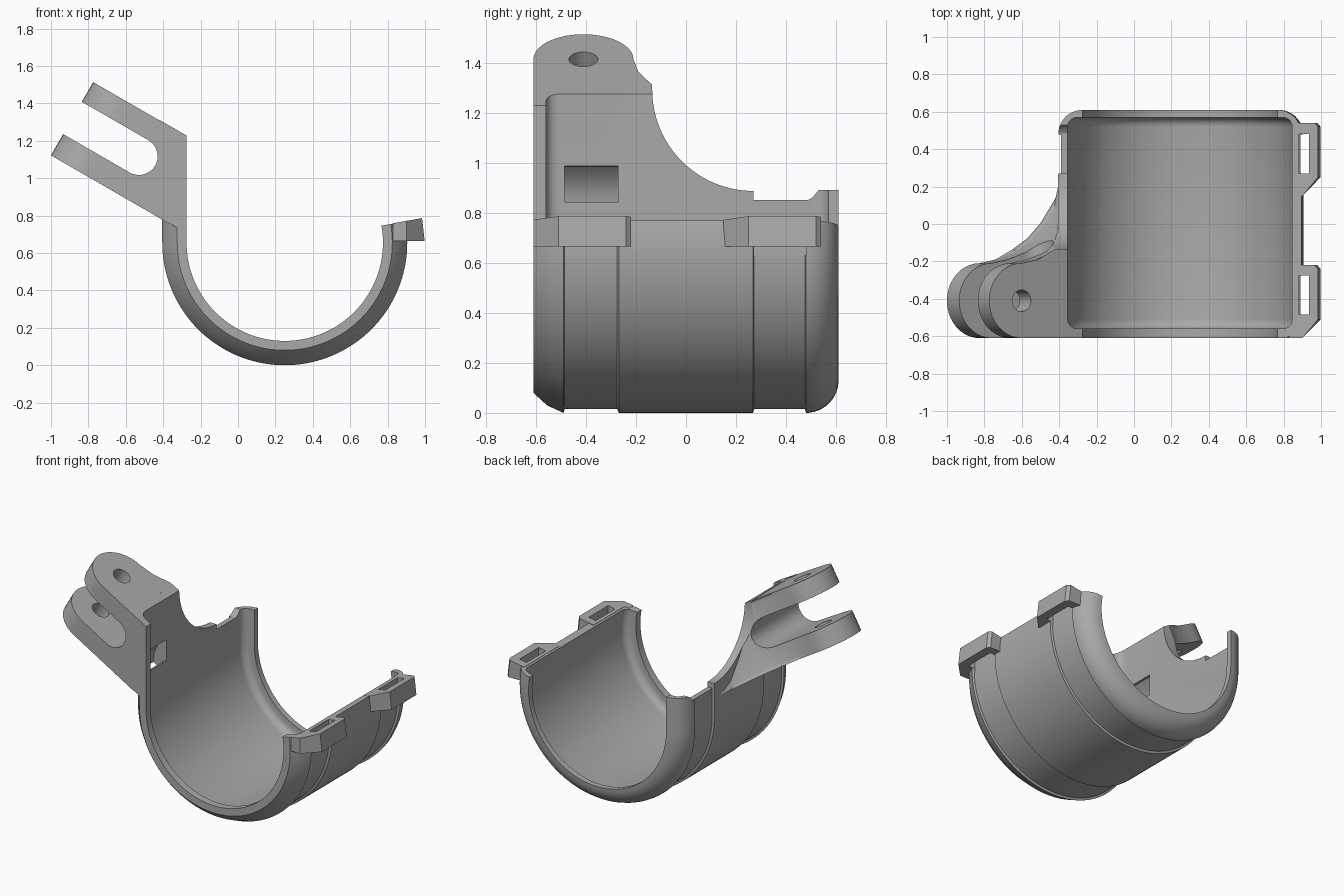
import bpy, bmesh
from math import sin, cos, radians, pi, tan
from mathutils import Vector

if "Cube" in bpy.data.objects:
    bpy.data.objects.remove(bpy.data.objects["Cube"], do_unlink=True)

grey = bpy.data.materials.new("plain grey")
grey.use_nodes = True
grey.diffuse_color = (0.4, 0.4, 0.4, 1)
grey.node_tree.nodes["Principled BSDF"].inputs["Base Color"].default_value = (0.4, 0.4, 0.4, 1)

CX, CZ = 0.25, 0.655                    # axis of the cradle
ROOT = Vector((-0.33, 0, 0.735))        # lower root of the arm
U = Vector((-cos(pi / 6), 0, 0.5))      # along the arm
N = Vector((0.5, 0, cos(pi / 6)))       # across the prongs
Y = Vector((0, 1, 0))


def finish(name, bm):
    bmesh.ops.recalc_face_normals(bm, faces=bm.faces)
    mesh = bpy.data.meshes.new(name)
    bm.to_mesh(mesh)
    bm.free()
    mesh.materials.append(grey)
    ob = bpy.data.objects.new(name, mesh)
    bpy.context.collection.objects.link(ob)
    return ob


def prism_mesh(base, top):
    bm = bmesh.new()
    a = [bm.verts.new(p) for p in base]
    b = [bm.verts.new(p) for p in top]
    bm.faces.new(a)
    bm.faces.new(b)
    for i in range(len(a)):
        j = (i + 1) % len(a)
        bm.faces.new((a[i], a[j], b[j], b[i]))
    return bm


def prism(name, base, vec):
    base = [Vector(p) for p in base]
    return finish(name, prism_mesh(base, [p + Vector(vec) for p in base]))


def along_y(name, xz, y0, y1):
    return prism(name, [(x, y0, z) for x, z in xz], (0, y1 - y0, 0))


def combine(ob, other, operation):
    mod = ob.modifiers.new(operation.lower(), 'BOOLEAN')
    mod.operation, mod.object, mod.solver = operation, other, 'EXACT'
    bpy.context.view_layer.objects.active = ob
    bpy.ops.object.modifier_apply(modifier=mod.name)
    bpy.data.objects.remove(other, do_unlink=True)


def arc(cx, cy, r, a0, a1, n):
    return [(cx + r * cos(radians(a0 + (a1 - a0) * i / n)),
             cy + r * sin(radians(a0 + (a1 - a0) * i / n))) for i in range(n + 1)]


# Cradle: wall section (y, radius) swept round the axis, then straight up on the right side
section = [(-0.61, 0.525), (-0.61, 0.575), (-0.555, 0.625), (-0.49, 0.655), (-0.485, 0.64),
           (-0.275, 0.64), (-0.268, 0.655), (0.268, 0.655), (0.272, 0.64), (0.475, 0.64), (0.48, 0.655)]
section += arc(0.48, 0.525, 0.13, 85, 0, 8)
section += [(0.57, 0.525)] + arc(0.52, 0.555, 0.05, 0, 90, 5)
section += arc(-0.51, 0.555, 0.05, 90, 180, 5) + [(-0.56, 0.525)]
bm = bmesh.new()
rings = []
STEPS = 76
for i in range(STEPS + 1):
    a = radians(10 - 190 * i / STEPS)
    rings.append([bm.verts.new((CX + r * cos(a), y, CZ + r * sin(a))) for y, r in section])
rings.append([bm.verts.new((CX - r, y, 1.4)) for y, r in section])
for p, q in zip(rings, rings[1:]):
    for i in range(len(section)):
        j = (i + 1) % len(section)
        bm.faces.new((p[i], p[j], q[j], q[i]))
bm.faces.new(rings[0])
bm.faces.new(rings[-1])
clamp = finish("clamp_cradle", bm)

# Front filler between lip and arm
combine(clamp, along_y("lip_filler", [(-0.30, 0.74), (-0.325, 0.735), (-0.42, 0.79),
                                      (-0.42, 1.4), (-0.30, 1.4)], -0.61, -0.565), 'UNION')
# Slanted top of the wall
combine(clamp, along_y("top_cutter", [(0, 1.07), (-0.27, 1.225), (-0.79, 1.525),
                                      (-0.5, 2), (0, 2)], -0.8, 0.8), 'DIFFERENCE')

# Arm: rounded tip, flaring into the wall
flare = [(-0.85, -0.21), (-0.74, -0.19), (-0.64, -0.15), (-0.56, -0.09),
         (-0.49, -0.01), (-0.43, 0.09), (-0.395, 0.25)]
outline = [(-0.15, -0.61)] + arc(0.574, -0.41, 0.2, -90, 90, 20)
outline += [((-0.33 - x) / cos(pi / 6), y) for x, y in flare[1:]] + [(-0.15, 0.25)]
base = [ROOT + U * u + Y * y for u, y in outline]
bm = prism_mesh(base, [p + N * 0.452 for p in base])
rim = [e for e in bm.edges
       if abs((e.verts[0].co - e.verts[1].co).dot(N)) < 0.01
       and all(v.co.y > -0.605 and (v.co - ROOT).dot(U) > 0.1 for v in e.verts)]
bmesh.ops.bevel(bm, geom=rim, offset=0.018, segments=3, profile=0.5, affect='EDGES')
arm = finish("hinge_arm", bm)
combine(arm, along_y("wall_side", [(-0.37, 0.3), (0.5, 0.3), (0.5, 2), (-0.37, 2)], -1, 1), 'DIFFERENCE')

# Slot between the prongs, and the pin hole
slot = arc(0.364, 0.231, 0.1, 270, 90, 20) + [(1.2, 0.331), (1.2, 0.131)]
slot = [ROOT + U * u + N * n for u, n in slot]
combine(arm, along_y("prong_slot", [(p.x, p.z) for p in slot], -1, 1), 'DIFFERENCE')
hole = [ROOT + U * u + Y * y - N * 0.2 for u, y in arc(0.574, -0.41, 0.058, 0, 348.75, 31)]
combine(arm, prism("pin_hole", hole, N), 'DIFFERENCE')
combine(clamp, arm, 'UNION')

# Swooping upper edge of the wall with the rear strap notch
edge = [(-0.135, 1.9)] + arc(0.27, 1.292, 0.405, 180, 270, 24)
edge += [(0.27, 0.85), (0.485, 0.85), (0.505, 0.86), (0.53, 0.89), (0.8, 0.89), (0.8, 1.9)]
combine(clamp, prism("edge_cutter", [(-1.2, y, z) for y, z in edge], (1.1, 0, 0)), 'DIFFERENCE')

# Curved strap channel through the wall
channel = [(-0.33, 0.85), (-0.33, 0.99), (-0.37, 0.985), (-0.42, 0.94), (-0.45, 0.87),
           (-0.46, 0.74), (-0.405, 0.74), (-0.395, 0.80), (-0.37, 0.84)]
combine(clamp, along_y("strap_channel", channel, -0.485, -0.272), 'DIFFERENCE')

# Strap lugs on the opposite rim
lugs = {
    "front_lug": [(0.83, -0.61), (0.9, -0.61), (0.998, -0.51), (0.998, -0.24), (0.98, -0.22),
                  (0.86, -0.22), (0.86, -0.56), (0.83, -0.56)],
    "rear_lug": [(0.86, 0.15), (0.9, 0.15), (0.998, 0.25), (0.998, 0.52), (0.98, 0.54), (0.86, 0.54)],
}
for name, pts in lugs.items():
    low = [(x, y, 0.665) for x, y in pts]
    high = []
    for x, y in pts:
        tx = x - 0.014 if x > 0.95 else x
        high.append((tx, y, CZ + (tx - CX) * tan(radians(10)) + 0.002))
    combine(clamp, finish(name, prism_mesh(low, high)), 'UNION')
for y in (-0.485, 0.27):
    hole = [(0.885, y, 0.63), (0.938, y, 0.63), (0.938, y + 0.21, 0.63), (0.885, y + 0.21, 0.63)]
    combine(clamp, prism("strap_hole", hole, (-0.005, 0, 0.25)), 'DIFFERENCE')

# Smooth curved faces, keep edges sharp
bpy.ops.object.select_all(action='DESELECT')
clamp.select_set(True)
bpy.context.view_layer.objects.active = clamp
bpy.ops.object.shade_smooth_by_angle(angle=radians(25))
